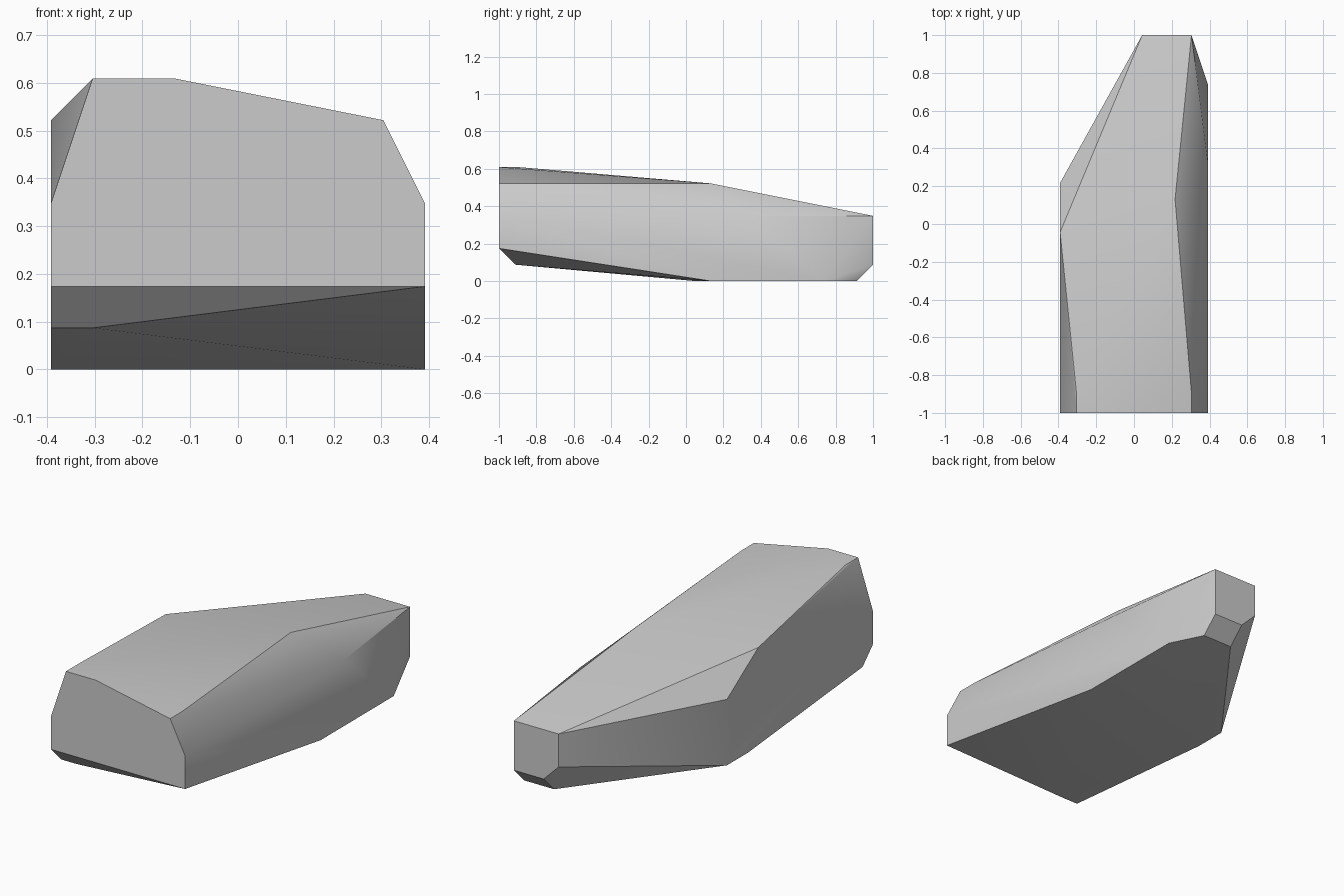
import bpy, bmesh, math

cube = bpy.data.objects.get("Cube")
if cube:
    bpy.data.objects.remove(cube)

# Outline points of each end and of the bends between them
U = 2 / 23
front_end = [(-4.5, 2), (-4.5, 4), (-3.5, 7), (-1.5, 7), (3.5, 6), (4.5, 4), (4.5, 2)]
back_end = [(.5, 2), (1.5, 1), (3.5, 1), (3.5, 4), (.5, 4)]
underside = [(-4.5, -10.5, 1), (-3.5, -10.5, 1), (-4.5, .5, 0), (-4.5, 2.5, 0),
             (4.5, 1.5, 0), (4.5, 8.5, 0), (3.5, 10.5, 0), (1.5, 10.5, 0)]
upper = [(-3.5, -10.3, 7), (3.5, -10.3, 6), (2.5, 1.5, 6), (-4.5, -.5, 6),
         (-4.5, 2.5, 4), (4.5, 3.7, 4)]
points = [(x, -11.5, z) for x, z in front_end]
points += [(x, 11.5, z) for x, z in back_end]
points += underside + upper

# Wrap the points in a faceted shell and merge its flat faces
bm = bmesh.new()
for x, y, z in points:
    bm.verts.new((x * U, y * U, z * U))
hull = bmesh.ops.convex_hull(bm, input=bm.verts)
loose = {v for v in hull["geom_interior"] + hull["geom_unused"]
         if isinstance(v, bmesh.types.BMVert)}
bmesh.ops.delete(bm, geom=list(loose), context='VERTS')
bmesh.ops.dissolve_limit(bm, angle_limit=math.radians(.5), verts=bm.verts, edges=bm.edges)
bmesh.ops.recalc_face_normals(bm, faces=bm.faces)
mesh = bpy.data.meshes.new("rock_block")
bm.to_mesh(mesh)
bm.free()
block = bpy.data.objects.new("rock_block", mesh)
bpy.context.collection.objects.link(block)

# Plain grey stone
grey = bpy.data.materials.new("stone_grey")
grey.use_nodes = True
color = (.6, .6, .6, 1)
grey.diffuse_color = color
grey.node_tree.nodes["Principled BSDF"].inputs["Base Color"].default_value = color
mesh.materials.append(grey)

# Soft shading across the gentle bends, crisp at the corners
bpy.ops.object.select_all(action='DESELECT')
block.select_set(True)
bpy.context.view_layer.objects.active = block
bpy.ops.object.shade_smooth_by_angle(angle=math.radians(30))
